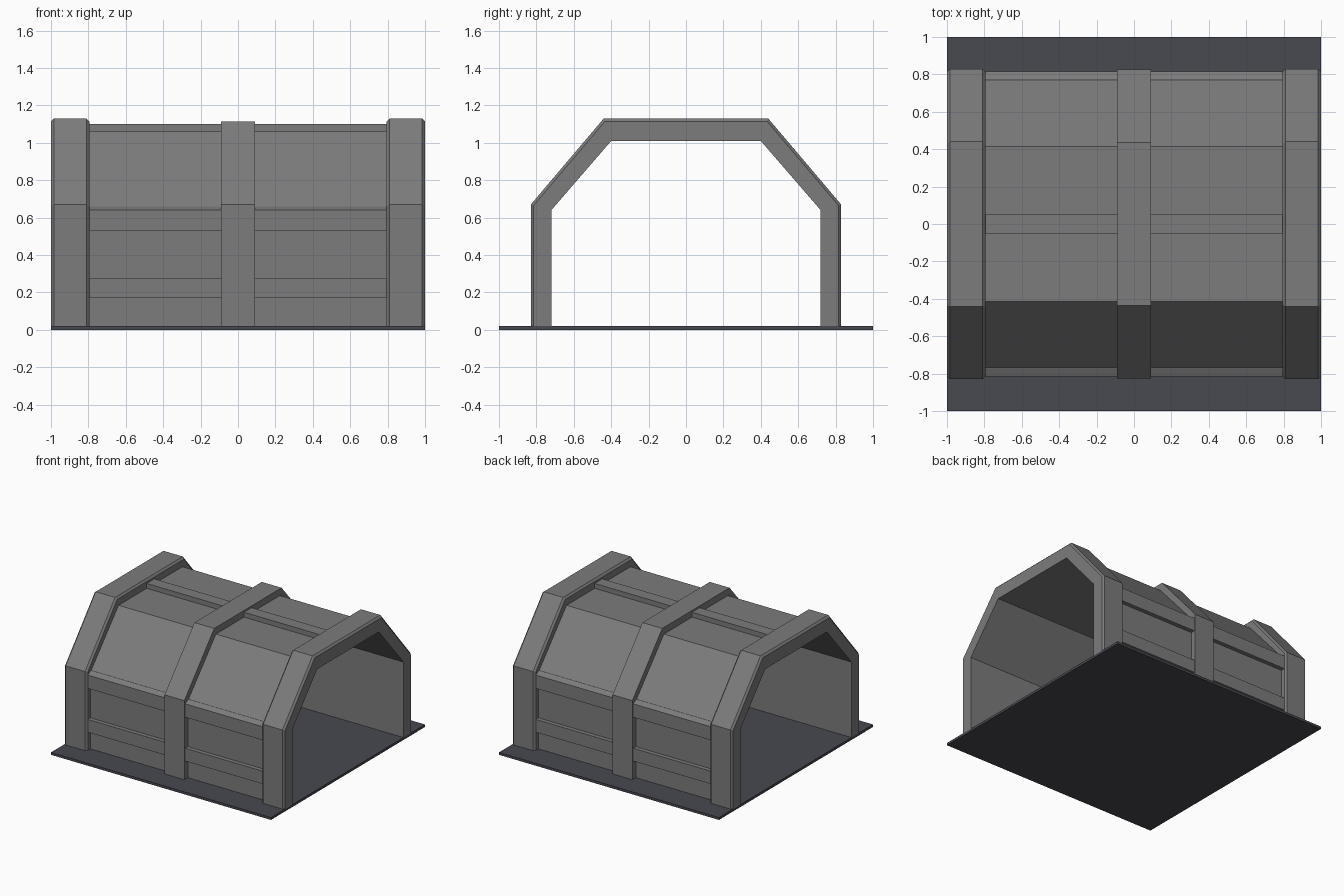
import bpy, bmesh

if "Cube" in bpy.data.objects:
    bpy.data.objects.remove(bpy.data.objects["Cube"])

FLOOR = 0.02
INNER = [(0.72, FLOOR), (0.72, 0.64), (0.40, 1.01)]


def material(name, rgb):
    m = bpy.data.materials.new(name)
    m.diffuse_color = (*rgb, 1)
    m.use_nodes = True
    m.node_tree.nodes["Principled BSDF"].inputs["Base Color"].default_value = m.diffuse_color
    return m


GREY = material("dark_grey", (0.2, 0.2, 0.2))
DARK = material("dark_floor", (0.065, 0.065, 0.083))


def full(half):
    """Mirror a half profile (y, z) into a whole arch."""
    return half + [(-y, z) for y, z in reversed(half)]


def make(name, verts, faces, mat=GREY):
    me = bpy.data.meshes.new(name)
    me.from_pydata(verts, [], faces)
    bm = bmesh.new()
    bm.from_mesh(me)
    bmesh.ops.recalc_face_normals(bm, faces=bm.faces)
    bm.to_mesh(me)
    bm.free()
    ob = bpy.data.objects.new(name, me)
    bpy.context.collection.objects.link(ob)
    me.materials.append(mat)
    return ob


def arch(name, x0, x1, outer, inner, inset=None, c=0.015):
    """Arched band along x; inset is the outer profile on chamfered ends."""
    rings = [(x0, inner)]
    if inset:
        rings += [(x0, inset), (x0 + c, outer), (x1 - c, outer), (x1, inset)]
    else:
        rings += [(x0, outer), (x1, outer)]
    rings.append((x1, inner))
    verts = [(x, y, z) for x, p in rings for y, z in full(p)]
    n, m = 6, len(rings)
    faces = []
    for r in range(m):
        a, b = r * n, ((r + 1) % m) * n
        faces += [(a + i, a + i + 1, b + i + 1, b + i) for i in range(n - 1)]
    # foot caps
    faces += [tuple(r * n + e for r in range(m)) for e in (0, n - 1)]
    return make(name, verts, faces)


def bar(name, x0, x1, profile, mat=GREY):
    """Closed (y, z) profile extruded along x."""
    n = len(profile)
    verts = [(x, y, z) for x in (x0, x1) for y, z in profile]
    faces = [tuple(range(n)), tuple(range(n, 2 * n))]
    faces += [(i, (i + 1) % n, n + (i + 1) % n, n + i) for i in range(n)]
    return make(name, verts, faces, mat)


# ground plate
bar("floor_plate", -1, 1, [(-1, 0), (1, 0), (1, FLOOR), (-1, FLOOR)], DARK)

# tunnel shell
arch("shell", -0.795, 0.795, [(0.78, FLOOR), (0.78, 0.65), (0.415, 1.06)], INNER)

# chamfered end arches
for name, x0, x1 in (("left_arch", -1.0, -0.795), ("right_arch", 0.795, 1.0)):
    arch(name, x0, x1,
         [(0.83, FLOOR), (0.83, 0.67), (0.44, 1.13)], INNER,
         [(0.815, FLOOR), (0.815, 0.665), (0.433, 1.115)])

# middle rib
arch("middle_rib", -0.09, 0.09,
     [(0.825, FLOOR), (0.825, 0.67), (0.437, 1.115)],
     [(0.75, FLOOR), (0.75, 0.645), (0.41, 1.035)])

# roof ridge strip and side rails
bar("ridge_strip", -0.8, 0.8, [(-0.05, 1.04), (0.05, 1.04), (0.05, 1.10), (-0.05, 1.10)])
for side, s in (("front", -1), ("back", 1)):
    bar(side + "_upper_rail", -0.8, 0.8,
        [(s * 0.76, 0.53), (s * 0.815, 0.53), (s * 0.815, 0.64), (s * 0.775, 0.66), (s * 0.76, 0.66)])
    bar(side + "_lower_rail", -0.8, 0.8,
        [(s * 0.76, 0.17), (s * 0.815, 0.17), (s * 0.815, 0.275), (s * 0.76, 0.275)])
